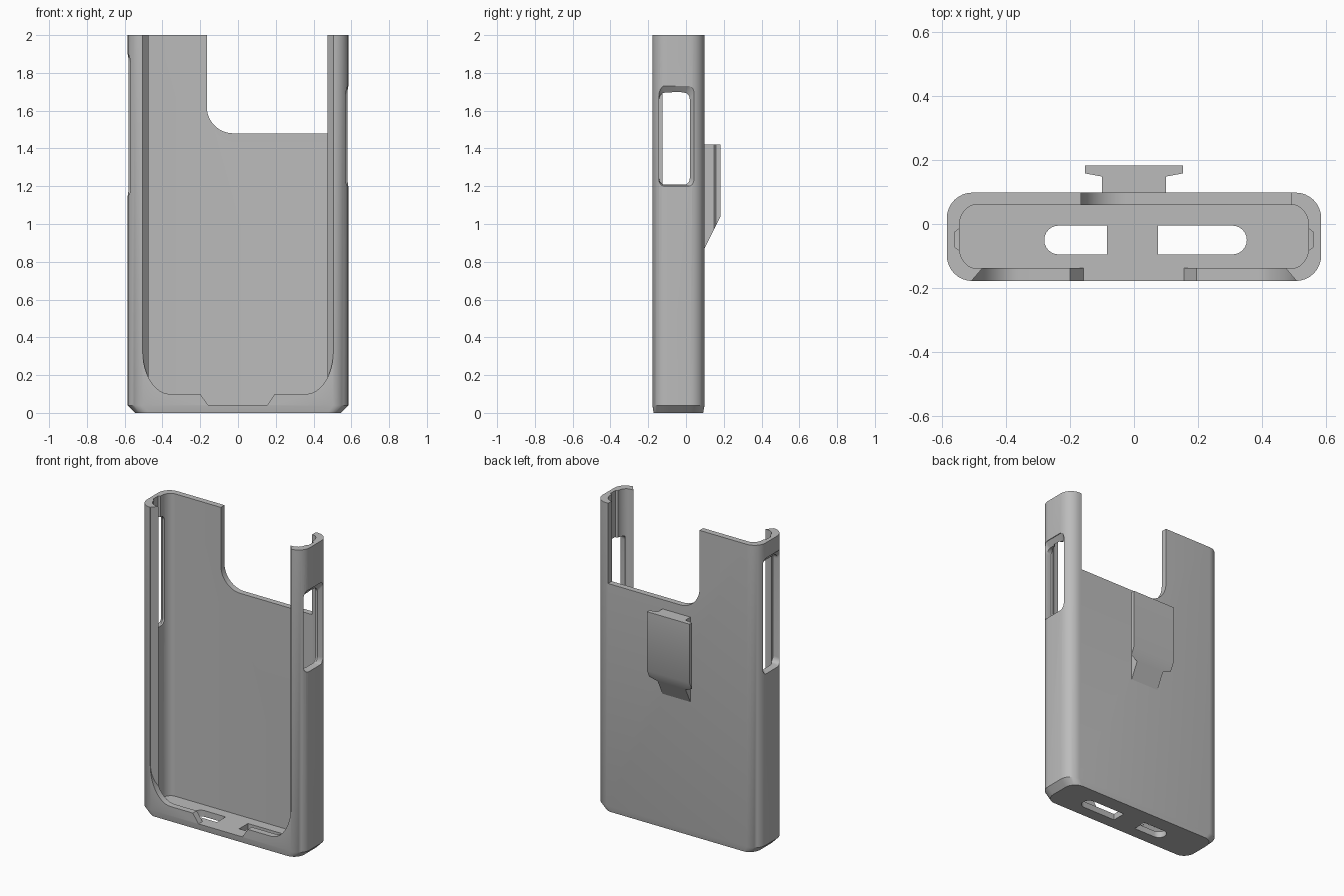
import bpy
import bmesh
from math import sin, cos, pi

cube = bpy.data.objects.get("Cube")
if cube:
    bpy.data.objects.remove(cube, do_unlink=True)

grey = bpy.data.materials.new("plain_grey")
grey.use_nodes = True
grey.diffuse_color = (0.5, 0.5, 0.5, 1)
grey.node_tree.nodes["Principled BSDF"].inputs["Base Color"].default_value = (0.5, 0.5, 0.5, 1)


def arc(cx, cy, rx, ry, start, end, n=8):
    """Points of an elliptical arc, angles in quarter turns."""
    angles = [(start + (end - start) * i / n) * pi / 2 for i in range(n + 1)]
    return [(cx + rx * cos(a), cy + ry * sin(a)) for a in angles]


def rounded(x0, x1, y0, y1, rx, ry):
    """Rectangle with four elliptical corners."""
    return (arc(x1 - rx, y1 - ry, rx, ry, 0, 1) + arc(x0 + rx, y1 - ry, rx, ry, 1, 2)
            + arc(x0 + rx, y0 + ry, rx, ry, 2, 3) + arc(x1 - rx, y0 + ry, rx, ry, 3, 4))


def loft(name, rings):
    """Closed solid through rings of equal point count."""
    bm = bmesh.new()
    loops = [[bm.verts.new(p) for p in ring] for ring in rings]
    n = len(loops[0])
    for low, high in zip(loops, loops[1:]):
        for i in range(n):
            j = (i + 1) % n
            bm.faces.new((low[i], low[j], high[j], high[i]))
    bm.faces.new(loops[0])
    bm.faces.new(loops[-1])
    bmesh.ops.recalc_face_normals(bm, faces=bm.faces)
    mesh = bpy.data.meshes.new(name)
    bm.to_mesh(mesh)
    bm.free()
    mesh.materials.append(grey)
    obj = bpy.data.objects.new(name, mesh)
    bpy.context.collection.objects.link(obj)
    return obj


def at_z(points, z):
    return [(x, y, z) for x, y in points]


def at_y(points, y):
    return [(x, y, z) for x, z in points]


def at_x(points, x):
    return [(x, y, z) for y, z in points]


def combine(target, cutter, operation="DIFFERENCE"):
    """Apply a boolean and discard the cutter."""
    mod = target.modifiers.new("cut", "BOOLEAN")
    mod.operation = operation
    mod.solver = "EXACT"
    mod.object = cutter
    bpy.context.view_layer.update()
    graph = bpy.context.evaluated_depsgraph_get()
    mesh = bpy.data.meshes.new_from_object(target.evaluated_get(graph))
    target.modifiers.clear()
    target.data = mesh
    bpy.data.objects.remove(cutter, do_unlink=True)


# Outer shell with a bevelled foot
outline = rounded(-0.584, 0.584, -0.178, 0.098, 0.08, 0.08)
foot = rounded(-0.545, 0.545, -0.171, 0.091, 0.07, 0.075)
case = loft("case_shell", [at_z(foot, 0), at_z(outline, 0.04), at_z(outline, 2)])

# Inner pocket
pocket = rounded(-0.545, 0.545, -0.138, 0.06, 0.052, 0.065)
combine(case, loft("pocket_cutter", [at_z(pocket, 0.04), at_z(pocket, 2.1)]))

# Front opening with rounded lower corners, centre notch and sloped sides
front = ([(-0.6, 2.2), (-0.505, 2.2)][1:]
         + arc(-0.36, 0.33, 0.145, 0.23, 2, 3, 12)
         + [(-0.2, 0.1), (-0.158, 0.041), (0.156, 0.041), (0.195, 0.1)]
         + arc(0.36, 0.33, 0.145, 0.23, 3, 4, 12) + [(0.505, 2.2)])
opening = loft("opening_cutter", [at_y(front, -0.25), at_y(front, -0.118)])
taper = [(-0.535, -0.21), (0.535, -0.21), (0.455, -0.117), (-0.455, -0.117)]
combine(opening, loft("taper_cutter", [at_z(taper, 0), at_z(taper, 2.1)]), "INTERSECT")
combine(case, opening)

# Camera cutout in the back wall
camera = arc(-0.025, 1.62, 0.14, 0.14, 2, 3, 12) + [(0.49, 1.48), (0.49, 2.1), (-0.165, 2.1)]
combine(case, loft("camera_cutter", [at_y(camera, 0.03), at_y(camera, 0.2)]))

# Side windows and the grooves that run from them to the top rim
for side, low, high in ((1, 1.2, 1.73), (-1, 1.15, 1.9)):
    outer = rounded(-0.146, 0.042, low, high, 0.03, 0.035)
    inner = rounded(-0.142, 0.02, low + 0.008, high - 0.035, 0.03, 0.035)
    combine(case, loft("window_cutter", [at_x(outer, side * 0.6), at_x(outer, side * 0.58),
                                         at_x(inner, side * 0.555), at_x(inner, side * 0.525)]))
    groove = [(side * 0.52, -0.085), (side * 0.545, -0.082), (side * 0.558, -0.073),
              (side * 0.558, -0.024), (side * 0.545, -0.015), (side * 0.52, -0.012)]
    combine(case, loft("groove_cutter", [at_z(groove, high - 0.08), at_z(groove, 2.1)]))

# Slots through the floor, round at the outer end
for side, near, far in ((1, 0.075, 0.352), (-1, 0.085, 0.28)):
    slot = [(near, -0.095)] + arc(far - 0.045, -0.05, 0.045, 0.045, -1, 1, 12) + [(near, -0.005)]
    slot = [(side * x, y) for x, y in slot]
    combine(case, loft("slot_cutter", [at_z(slot, -0.1), at_z(slot, 0.07)]))

# Belt clip lug: T section ending in a sloped underside
half = [(0.1, 0.09), (0.1, 0.148), (0.153, 0.158), (0.153, 0.182)]
section = half + [(-x, y) for x, y in reversed(half)]
underside = [(x, y, 0.87 + 2 * (y - 0.098)) for x, y in section]
clip = loft("clip_lug", [underside, at_z(section, 1.42)])

# Smooth the rounded corners, keep the edges crisp
for obj in (case, clip):
    bpy.ops.object.select_all(action="DESELECT")
    obj.select_set(True)
    bpy.context.view_layer.objects.active = obj
    bpy.ops.object.shade_smooth_by_angle(angle=pi / 6)
